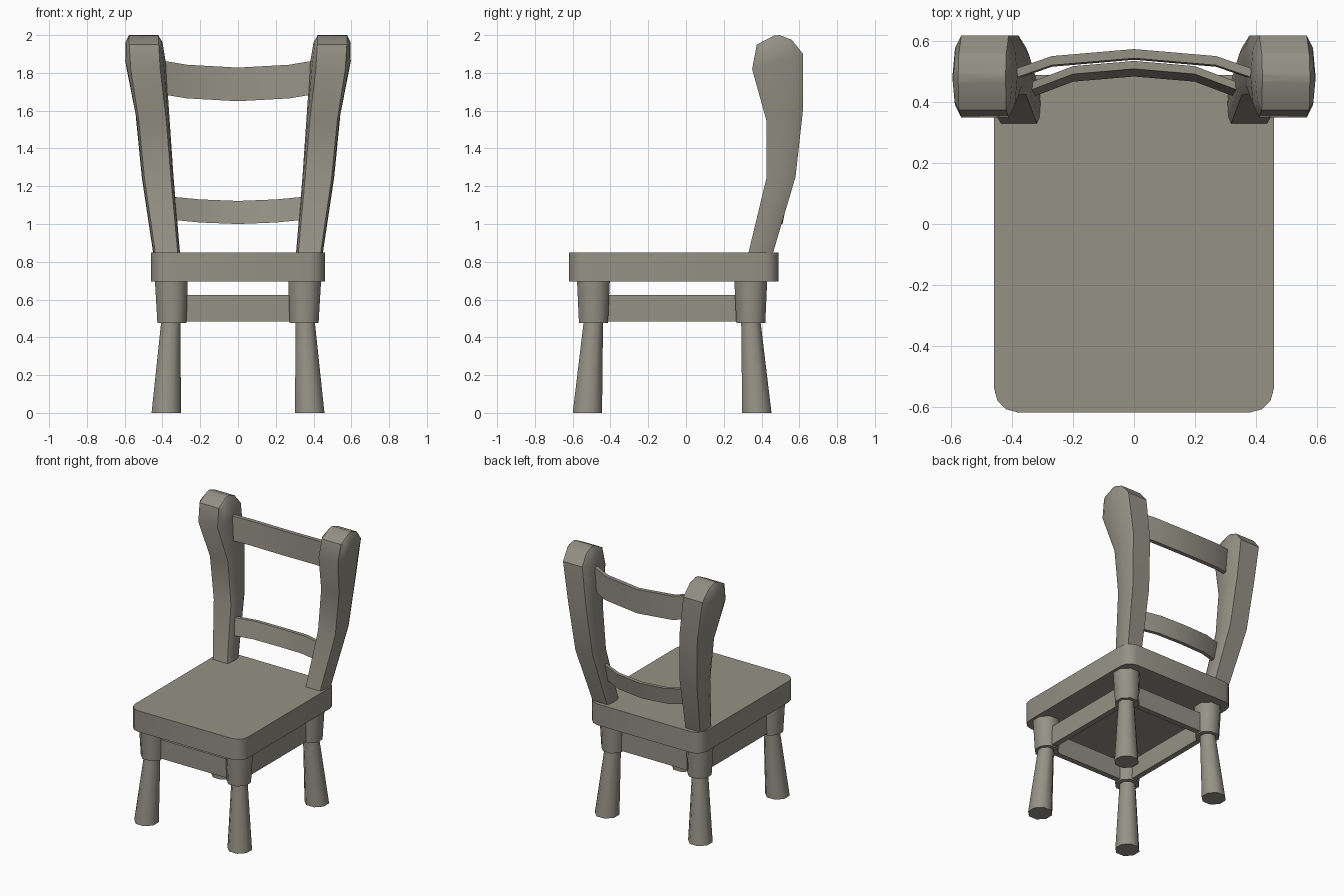
import bpy, bmesh, math
from mathutils import Vector

if "Cube" in bpy.data.objects:
    bpy.data.objects.remove(bpy.data.objects["Cube"], do_unlink=True)

wood = bpy.data.materials.new("grey_brown_wood")
wood.use_nodes = True
colour = (0.30, 0.285, 0.235, 1)
wood.diffuse_color = colour
wood.node_tree.nodes["Principled BSDF"].inputs["Base Color"].default_value = colour


def loft(name, rings, smooth=35):
    """Skin closed rings of points, capping both ends."""
    bm = bmesh.new()
    loops = [[bm.verts.new(p) for p in ring] for ring in rings]
    n = len(loops[0])
    for a, b in zip(loops, loops[1:]):
        for i in range(n):
            j = (i + 1) % n
            bm.faces.new((a[i], a[j], b[j], b[i]))
    bm.faces.new(loops[0][::-1])
    bm.faces.new(loops[-1])
    bmesh.ops.recalc_face_normals(bm, faces=bm.faces)
    mesh = bpy.data.meshes.new(name)
    bm.to_mesh(mesh)
    bm.free()
    mesh.materials.append(wood)
    obj = bpy.data.objects.new(name, mesh)
    bpy.context.collection.objects.link(obj)
    if smooth:
        bpy.ops.object.select_all(action='DESELECT')
        obj.select_set(True)
        bpy.context.view_layer.objects.active = obj
        bpy.ops.object.shade_smooth_by_angle(angle=math.radians(smooth))
    return obj


def box(name, x0, x1, y0, y1, z0, z1):
    base = [(x0, y0), (x1, y0), (x1, y1), (x0, y1)]
    return loft(name, [[(x, y, z) for x, y in base] for z in (z0, z1)], 0)


def circle(x, y, z, r, n=8):
    return [(x + r * math.cos(math.tau * (i + 0.5) / n),
             y + r * math.sin(math.tau * (i + 0.5) / n), z) for i in range(n)]


# Seat slab with rounded corners
radius, outline = 0.08, []
corners = [(0.46, 0.49), (-0.46, 0.49), (-0.46, -0.62), (0.46, -0.62)]
for k, (cx, cy) in enumerate(corners):
    cx -= math.copysign(radius, cx)
    cy -= math.copysign(radius, cy)
    for s in range(4):
        a = math.radians(90 * k + 30 * s)
        outline.append((cx + radius * math.cos(a), cy + radius * math.sin(a)))
loft("seat", [[(x, y, z) for x, y in outline] for z in (0.695, 0.85)])

# Legs: tapered socket above a splayed, flared foot
for side, s in (("left", 1), ("right", -1)):
    for end, y, foot_y in (("front", -0.49, -0.522), ("back", 0.343, 0.375)):
        loft(f"{end}_{side}_leg_socket",
             [circle(s * 0.35, y, 0.475, 0.083), circle(s * 0.353, y, 0.70, 0.094)], 50)
        loft(f"{end}_{side}_leg",
             [circle(s * 0.38, foot_y, 0, 0.084), circle(s * 0.355, y, 0.49, 0.055)], 50)

# Stretcher boards between the leg sockets
for name, y in (("front", -0.49), ("back", 0.343)):
    box(name + "_stretcher", -0.31, 0.31, y - 0.02, y + 0.02, 0.485, 0.625)
for name, x in (("left", 0.35), ("right", -0.35)):
    box(name + "_stretcher", x - 0.02, x + 0.02, -0.45, 0.30, 0.485, 0.625)

# Back posts: front y, front z, back y, back z, centre x, half width, side bulge
stations = [
    (0.33, 0.845, 0.46, 0.845, 0.378, 0.059, 0.012),
    (0.425, 1.24, 0.58, 1.25, 0.425, 0.070, 0.014),
    (0.425, 1.55, 0.62, 1.61, 0.453, 0.073, 0.016),
    (0.35, 1.82, 0.62, 1.90, 0.490, 0.078, 0.029),
    (0.375, 1.95, 0.56, 1.975, 0.498, 0.078, 0.020),
    (0.465, 1.997, 0.495, 2.0, 0.500, 0.078, 0.0),
]
side_curve = [(0, 0), (0.15, 0.7), (0.5, 1), (0.85, 0.7), (1, 0)]
for side, s in (("left", 1), ("right", -1)):
    rings = []
    for yf, zf, yb, zb, xc, w, bulge in stations:
        front, back = Vector((0, yf, zf)), Vector((0, yb, zb))
        ring = []
        for d, curve in ((1, side_curve), (-1, side_curve[::-1])):
            for t, b in curve:
                p = front.lerp(back, t)
                p.x = s * (xc + d * (w + bulge * b))
                ring.append(p)
        rings.append(ring)
    loft(f"{side}_back_post", rings, 30)


def rail(name, half_path, height, lean, thick):
    """Bowed back rail; half_path gives x, front y and bottom z from the middle."""
    path = [(-x, y, z) for x, y, z in half_path[:0:-1]] + half_path
    rings = [[(x, y, z), (x, y + thick, z),
              (x, y + lean + thick, z + height), (x, y + lean, z + height)]
             for x, y, z in path]
    loft(name, rings, 30)


# Back rails
rail("top_rail", [(0, 0.54, 1.65), (0.27, 0.517, 1.665), (0.42, 0.465, 1.69)],
     0.178, 0.005, 0.03)
rail("lower_rail", [(0, 0.485, 1.0), (0.20, 0.468, 1.008), (0.38, 0.40, 1.025)],
     0.122, 0.025, 0.026)
